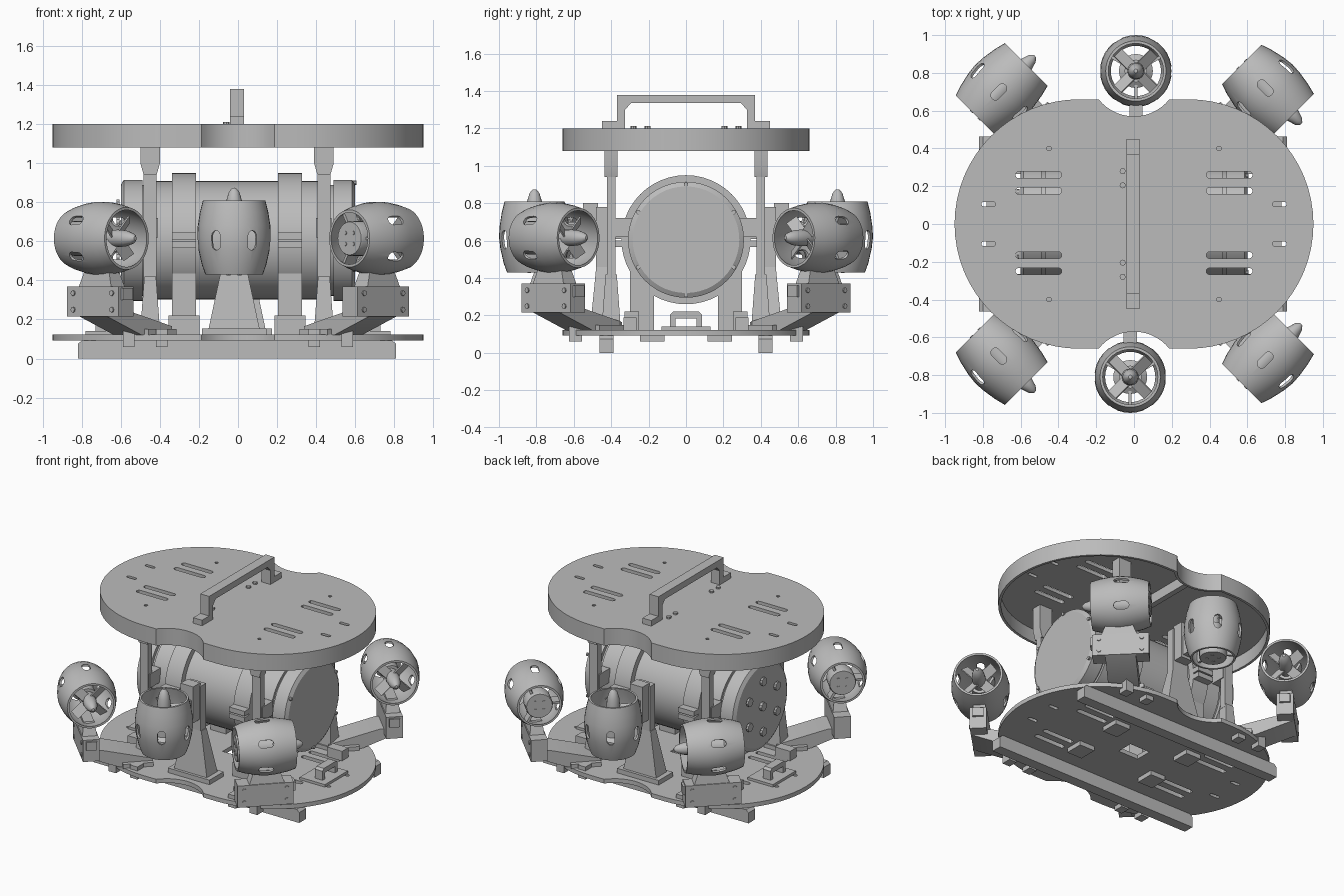
import bpy, bmesh
from math import pi, sin, cos, asin, radians, hypot
from mathutils import Matrix, Vector

cube = bpy.data.objects.get("Cube")
if cube:
    bpy.data.objects.remove(cube)

grey = bpy.data.materials.new("plain grey")
grey.use_nodes = True
COLOUR = (0.5, 0.5, 0.5, 1)
grey.diffuse_color = COLOUR
grey.node_tree.nodes["Principled BSDF"].inputs["Base Color"].default_value = COLOUR

parts = []
PLANES = {
    "XY": Matrix.Identity(4),
    "YZ": Matrix(((0, 0, 1, 0), (1, 0, 0, 0), (0, 1, 0, 0), (0, 0, 0, 1))),
    "XZ": Matrix(((1, 0, 0, 0), (0, 0, -1, 0), (0, 1, 0, 0), (0, 0, 0, 1))),
}


def finish(name, bm, matrix=None):
    bmesh.ops.remove_doubles(bm, verts=bm.verts, dist=1e-5)
    bmesh.ops.recalc_face_normals(bm, faces=bm.faces)
    if matrix:
        bm.transform(matrix)
    mesh = bpy.data.meshes.new(name)
    bm.to_mesh(mesh)
    bm.free()
    mesh.materials.append(grey)
    ob = bpy.data.objects.new(name, mesh)
    bpy.context.collection.objects.link(ob)
    parts.append(ob)
    return ob


def box(name, lo, hi, matrix=None, taper=1.0):
    """Box between two corners; taper scales the top."""
    bm = bmesh.new()
    bmesh.ops.create_cube(bm, size=1)
    lo, hi = Vector(lo), Vector(hi)
    for v in bm.verts:
        if v.co.z > 0:
            v.co.xy *= taper
        v.co = (lo + hi) / 2 + v.co * (hi - lo)
    return finish(name, bm, matrix)


def profile(name, loops, a, b, plane="XY", matrix=None):
    """Outline with holes, filled and extruded from a to b along the plane normal."""
    curve = bpy.data.curves.new(name, "CURVE")
    curve.dimensions, curve.fill_mode = "2D", "BOTH"
    curve.extrude = abs(b - a) / 2
    for loop in loops:
        s = curve.splines.new("POLY")
        s.points.add(len(loop) - 1)
        for p, co in zip(s.points, loop):
            p.co = (co[0], co[1], 0, 1)
        s.use_cyclic_u = True
    tmp = bpy.data.objects.new(name, curve)
    bpy.context.collection.objects.link(tmp)
    bpy.context.view_layer.update()
    mesh = bpy.data.meshes.new_from_object(tmp.evaluated_get(bpy.context.evaluated_depsgraph_get()))
    bm = bmesh.new()
    bm.from_mesh(mesh)
    bpy.data.objects.remove(tmp)
    bpy.data.meshes.remove(mesh)
    place = PLANES[plane] @ Matrix.Translation((0, 0, (a + b) / 2))
    return finish(name, bm, matrix @ place if matrix else place)


def lathe(name, pts, matrix=None, seg=32):
    bm = bmesh.new()
    vs = [bm.verts.new((r, 0, z)) for r, z in pts]
    es = [bm.edges.new(e) for e in zip(vs, vs[1:])]
    bmesh.ops.spin(bm, geom=vs + es, axis=(0, 0, 1), cent=(0, 0, 0), steps=seg, angle=2 * pi)
    return finish(name, bm, matrix)


def arc(cx, cy, r, a0, a1, n=24):
    return [(cx + r * cos(a0 + (a1 - a0) * i / n), cy + r * sin(a0 + (a1 - a0) * i / n)) for i in range(n + 1)]


def circle(cx, cy, r, n=40):
    return arc(cx, cy, r, 0, 2 * pi, n)[:-1]


def slot(cx, cy, length, w):
    h = (length - w) / 2
    return arc(cx + h, cy, w / 2, -pi / 2, pi / 2, 6) + arc(cx - h, cy, w / 2, pi / 2, 3 * pi / 2, 6)


def rect(x0, y0, x1, y1):
    return [(x0, y0), (x1, y0), (x1, y1), (x0, y1)]


def deck_outline(inset=0.0):
    """Stadium with a round notch front and back for the vertical thrusters."""
    r, n = 0.66 - inset, 0.24 + inset
    t = asin((0.81 - r) / n)
    return (arc(0.29, 0, r, -pi / 2, pi / 2, 32) + arc(0, 0.81, n, -t, t - pi, 14)
            + arc(-0.29, 0, r, pi / 2, 3 * pi / 2, 32) + arc(0, -0.81, n, pi - t, t, 14))


# Decks
slots = [slot(s * 0.505, y, 0.245, 0.035) for s in (-1, 1) for y in (0.26, 0.175, -0.165, -0.25)]
slots += [slot(s * 0.77, y, 0.075, 0.025) for s in (-1, 1) for y in (0.105, -0.105)]
slots += [circle(s * 0.45, y, 0.012, 10) for s in (-1, 1) for y in (0.4, -0.4)]
profile("top_deck", [deck_outline()] + slots, 1.175, 1.2)
profile("top_deck_skirt", [deck_outline(), deck_outline(0.018)], 1.08, 1.18)
box("top_deck_rib", (-0.02, -0.57, 1.105), (0.02, 0.57, 1.18))
profile("bottom_deck", [deck_outline()] + slots + [rect(-0.08, -0.06, 0.08, 0.06)], 0.092, 0.122)

# Carrying handle
grip = [(-0.37, 1.2), (-0.37, 1.38), (0.37, 1.38), (0.37, 1.2), (0.325, 1.2), (0.325, 1.3),
        (0.295, 1.335), (-0.295, 1.335), (-0.325, 1.3), (-0.325, 1.2)]
profile("handle", [grip], -0.04, 0.03, "YZ")
for s in (-1, 1):
    box("handle_foot", (-0.04, min(s * 0.36, s * 0.45), 1.2), (0.03, max(s * 0.36, s * 0.45), 1.24))
    for y in (0.205, 0.28):
        lathe("deck_bolt", [(0, 0.012), (0.016, 0.012), (0.016, 0)], Matrix.Translation((-0.06, s * y, 1.2)), 8)

# Pressure hull lying along x
along_x = Matrix.Translation((0, 0, 0.605)) @ Matrix.Rotation(pi / 2, 4, "Y")
lathe("pressure_hull", [(0, -0.6), (0.285, -0.6), (0.31, -0.585), (0.31, -0.49), (0.285, -0.49), (0.285, -0.47),
                        (0.303, -0.47), (0.303, 0.47), (0.285, 0.47), (0.285, 0.49), (0.31, 0.49),
                        (0.31, 0.585), (0.285, 0.6), (0, 0.6)], along_x, 48)
for i in range(6):
    a = i * pi / 3 + pi / 6
    for r, x, n, size in ((0.295, 0.598, "cap_bolt", 0.012), (0.18, -0.615, "cable_gland", 0.03)):
        profile(n, [circle(r * cos(a), 0.605 + r * sin(a), size, 10)], x - 0.008, x + 0.008, "YZ")
profile("centre_gland", [circle(0, 0.605, 0.03, 10)], -0.62, -0.59, "YZ")

# Hull clamps with saddle legs
for x in (-0.277, 0.267):
    profile("clamp_band", [circle(0, 0.605, 0.345, 48), circle(0, 0.605, 0.3, 48)], x - 0.062, x + 0.062, "YZ")
    for s in (-1, 1):
        leg = [(s * y, z) for y, z in ((0.17, 0.12), (0.17, 0.31), (0.23, 0.36), (0.3, 0.44), (0.3, 0.12))]
        profile("clamp_leg", [leg], x - 0.062, x + 0.062, "YZ")
        box("clamp_ear", (x - 0.062, s * 0.36 - 0.035, 0.565), (x + 0.062, s * 0.36 + 0.035, 0.6))
        box("clamp_ear", (x - 0.062, s * 0.36 - 0.035, 0.61), (x + 0.062, s * 0.36 + 0.035, 0.645))
        box("clamp_foot", (x - 0.08, s * 0.29 - 0.04, 0.12), (x + 0.08, s * 0.29 + 0.04, 0.22))

# Deck posts and hull side brackets
for x in (-0.45, 0.44):
    for s in (-1, 1):
        y = s * 0.4
        box("post_foot", (x - 0.07, y - 0.06, 0.12), (x + 0.07, y + 0.06, 0.15))
        box("post_flare", (x - 0.05, y - 0.05, 0.15), (x + 0.05, y + 0.05, 0.42), taper=0.6)
        box("post_shaft", (x - 0.033, y - 0.022, 0.4), (x + 0.033, y + 0.022, 0.98))
        head = [(x - 0.033, 0.94), (x + 0.033, 0.94), (x + 0.05, 1.0), (x + 0.05, 1.18), (x - 0.05, 1.18), (x - 0.05, 1.0)]
        profile("post_head", [head], -y - 0.035, -y + 0.035, "XZ")
        box("hull_side_bracket", (x - 0.04, s * 0.35 - 0.06, 0.62), (x + 0.04, s * 0.35 + 0.06, 0.72))

# Skids and small fittings on the bottom deck
for s in (-1, 1):
    skid = [(-0.82, 0), (0.81, 0), (0.81, 0.075), (0.79, 0.092), (-0.8, 0.092), (-0.82, 0.075)]
    profile("skid", [skid], s * 0.425 - 0.038, s * 0.425 + 0.038, "XZ")
    frame = [(-0.085, 0.12), (-0.085, 0.205), (-0.07, 0.22), (0.07, 0.22), (0.085, 0.205), (0.085, 0.12),
             (0.055, 0.12), (0.055, 0.185), (-0.055, 0.185), (-0.055, 0.12)]
    profile("deck_loop", [frame], s * 0.7 - 0.03, s * 0.7 + 0.03, "YZ")
    box("deck_pad", (s * 0.68 - 0.1, -0.13, 0.12), (s * 0.68 + 0.1, 0.13, 0.14))
    for t in (-1, 1):
        box("deck_block", (s * 0.58 - 0.06, t * 0.3 - 0.035, 0.12), (s * 0.58 + 0.06, t * 0.3 + 0.035, 0.19))
        box("deck_edge_clip", (s * 0.56 - 0.03, t * 0.59 - 0.035, 0.06), (s * 0.56 + 0.03, t * 0.59 + 0.035, 0.15))
        box("deck_edge_clip", (s * 0.39 - 0.03, t * 0.59 - 0.035, 0.06), (s * 0.39 + 0.03, t * 0.59 + 0.035, 0.15))
        box("underside_clip", (s * 0.3 - 0.06, t * 0.18 - 0.065, 0.06), (s * 0.3 + 0.06, t * 0.18 + 0.065, 0.094))

# Thruster: slotted duct, motor, nose and propeller about its own z axis
first = len(parts)
outer = [(0.147, -0.19), (0.165, -0.14), (0.183, -0.06), (0.19, 0.0), (0.186, 0.06), (0.175, 0.13), (0.16, 0.19)]
inner = [(r - 0.014, z) for r, z in reversed(outer)]
duct = lathe("thruster_duct", outer + inner + outer[:1], seg=36)
cutters = []
for i in range(6):
    turn = Matrix.Rotation(i * pi / 3, 4, "Z") @ Matrix.Translation((0, 0, -0.015)) @ Matrix.Rotation(pi / 2, 4, "Y")
    cutters.append(profile("slot_cutter", [slot(0, 0, 0.1, 0.05)], 0.13, 0.24, matrix=turn))
for c in cutters:
    mod = duct.modifiers.new("slot", "BOOLEAN")
    mod.object, mod.operation, mod.solver = c, "DIFFERENCE", "EXACT"
bpy.context.view_layer.update()
cut_mesh = bpy.data.meshes.new_from_object(duct.evaluated_get(bpy.context.evaluated_depsgraph_get()))
duct.modifiers.clear()
duct.data = cut_mesh
for c in cutters:
    parts.remove(c)
    bpy.data.objects.remove(c)
lathe("motor", [(0, -0.19), (0.085, -0.19), (0.09, -0.18), (0.09, -0.09), (0.06, -0.07), (0.06, 0.05), (0, 0.05)], seg=24)
lathe("nose", [(0.042, 0.05), (0.045, 0.13), (0.04, 0.19), (0.026, 0.235), (0.01, 0.253), (0, 0.255)], seg=16)
for i in range(4):
    turn = Matrix.Rotation(pi / 4 + i * pi / 2, 4, "Z")
    pitch = turn @ Matrix.Translation((0.08, 0, 0.11)) @ Matrix.Rotation(radians(35), 4, "X")
    box("blade", (-0.05, -0.033, -0.004), (0.055, 0.033, 0.004), pitch)
    lathe("motor_screw", [(0, -0.194), (0.01, -0.194), (0.01, -0.18)], turn @ Matrix.Translation((0.04, 0, 0)), 8)
for i in range(3):
    turn = Matrix.Rotation(i * 2 * pi / 3 + pi / 6, 4, "Z")
    box("strut", (0.05, -0.008, -0.16), (0.15, 0.008, -0.08), turn)
bpy.ops.object.select_all(action="DESELECT")
for ob in parts[first:]:
    ob.select_set(True)
bpy.context.view_layer.objects.active = duct
bpy.ops.object.join()
del parts[first:]
thruster = duct.data
bpy.data.objects.remove(duct)


def add_thruster(name, matrix):
    ob = bpy.data.objects.new(name, thruster)
    ob.matrix_world = matrix
    bpy.context.collection.objects.link(ob)
    parts.append(ob)


# Vertical thrusters on flared pylons
for s, x in ((-1, -0.02), (1, 0.01)):
    add_thruster("vertical_thruster", Matrix.Translation((x, s * 0.81, 0.62)))
    at = Matrix.Translation((x, s * 0.45, 0))
    box("pylon_base", (-0.165, -0.08, 0.12), (0.165, 0.08, 0.155), at)
    box("pylon", (-0.13, -0.06, 0.155), (0.13, 0.06, 0.46), at, 0.5)
    box("pylon_neck", (-0.06, -0.03, 0.45), (0.06, 0.03, 0.78), at)
    arm = at @ Matrix.Scale(s, 4, (0, 1, 0))
    box("pylon_clamp", (-0.05, 0.02, 0.54), (0.05, 0.1, 0.8), arm)
    box("pylon_arm", (-0.035, 0.09, 0.56), (0.035, 0.185, 0.7), arm)

# Corner thrusters on sloping outriggers
for sx in (-1, 1):
    for s in (-1, 1):
        frame = Matrix.Translation((sx * 0.705, s * 0.71, 0)) @ Matrix.Rotation(-sx * s * pi / 4, 4, "Z")
        add_thruster("corner_thruster", frame @ Matrix.Translation((0, 0, 0.615)) @ Matrix.Rotation(pi / 2, 4, "Y"))
        frame = frame @ Matrix.Scale(s, 4, (0, 1, 0))
        box("outrigger_block", (-0.185, -0.055, 0.215), (0.185, 0.055, 0.37), frame)
        box("outrigger_neck", (-0.11, -0.05, 0.36), (0.13, 0.05, 0.46), frame, 0.7)
        box("outrigger_end_lug", (0.18, -0.035, 0.3), (0.2, 0.035, 0.36), frame)
        slope = [(0.05, 0.215), (0.05, 0.25), (-0.08, 0.25), (-0.42, 0.165), (-0.42, 0.12), (-0.2, 0.12)]
        profile("outrigger_arm", [slope], -0.1, 0.1, "YZ", frame)
        box("outrigger_foot", (-0.13, -0.42, 0.12), (0.13, -0.22, 0.15), frame)
        for x in (-0.14, 0.14):
            for z in (0.25, 0.335):
                profile("block_bolt", [circle(x, z, 0.014, 8)], -0.062, -0.05, "XZ", frame)

# Smooth round parts, keep edges sharp; mirrored frames get outward normals
for mesh in {ob.data for ob in parts}:
    bm = bmesh.new()
    bm.from_mesh(mesh)
    bmesh.ops.recalc_face_normals(bm, faces=bm.faces)
    bm.to_mesh(mesh)
    bm.free()
bpy.ops.object.select_all(action="DESELECT")
for ob in parts:
    ob.select_set(True)
bpy.context.view_layer.objects.active = parts[0]
bpy.ops.object.shade_smooth_by_angle(angle=radians(30))
